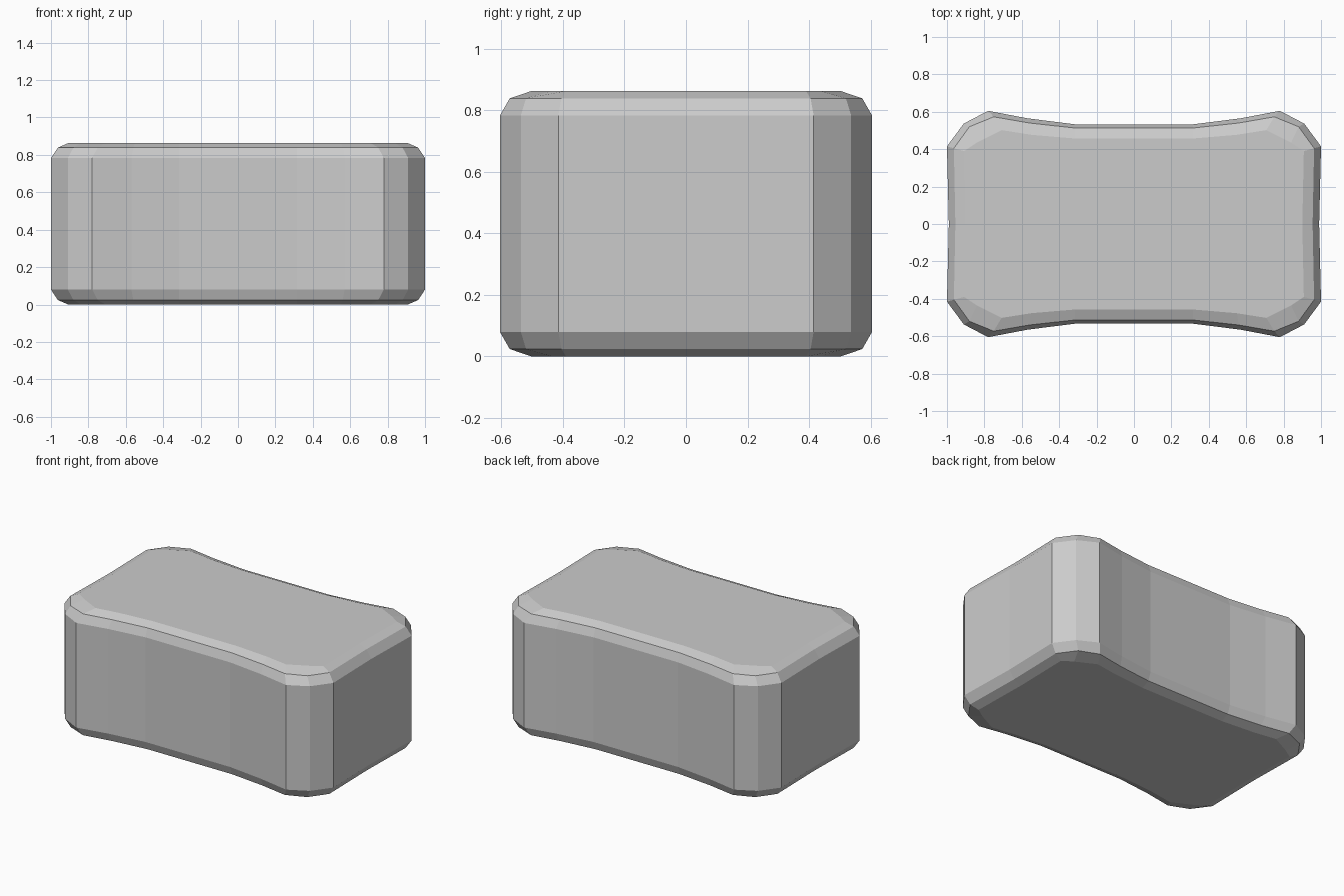
import bpy, bmesh

if "Cube" in bpy.data.objects:
    bpy.data.objects.remove(bpy.data.objects["Cube"])

# Quarter outlines (from the end middle to the long-side middle)
outer = [(0.99, 0.0), (1.0, 0.415), (0.91, 0.537), (0.78, 0.605), (0.57, 0.565), (0.315, 0.533)]
middle = [(0.955, 0.0), (0.963, 0.405), (0.88, 0.52), (0.75, 0.573), (0.56, 0.54), (0.315, 0.513)]
inner = [(0.9, 0.0), (0.908, 0.39), (0.84, 0.435), (0.708, 0.502), (0.55, 0.477), (0.315, 0.457)]


def full_outline(q):
    """Mirror a quarter outline into a closed counter-clockwise loop."""
    right_back = q
    left_back = [(-x, y) for x, y in reversed(q)]
    left_front = [(-x, -y) for x, y in q[1:]]
    right_front = [(x, -y) for x, y in reversed(q[1:])]
    return right_back + left_back + left_front + right_front


# Body: stacked outlines, rounded over at the bottom and top
H = 0.863
levels = [(inner, 0.0), (middle, 0.024), (outer, 0.08),
          (outer, H - 0.08), (middle, H - 0.024), (inner, H)]
bm = bmesh.new()
rings = [[bm.verts.new((x, y, z)) for x, y in full_outline(q)] for q, z in levels]
n = len(rings[0])
for a, b in zip(rings, rings[1:]):
    for i in range(n):
        j = (i + 1) % n
        bm.faces.new((a[i], a[j], b[j], b[i]))

# Flat bottom and top
bm.faces.new(rings[0][::-1])
bm.faces.new(rings[-1])
bmesh.ops.recalc_face_normals(bm, faces=bm.faces)

mesh = bpy.data.meshes.new("waisted_block")
bm.to_mesh(mesh)
bm.free()
bpy.context.collection.objects.link(bpy.data.objects.new("waisted_block", mesh))
